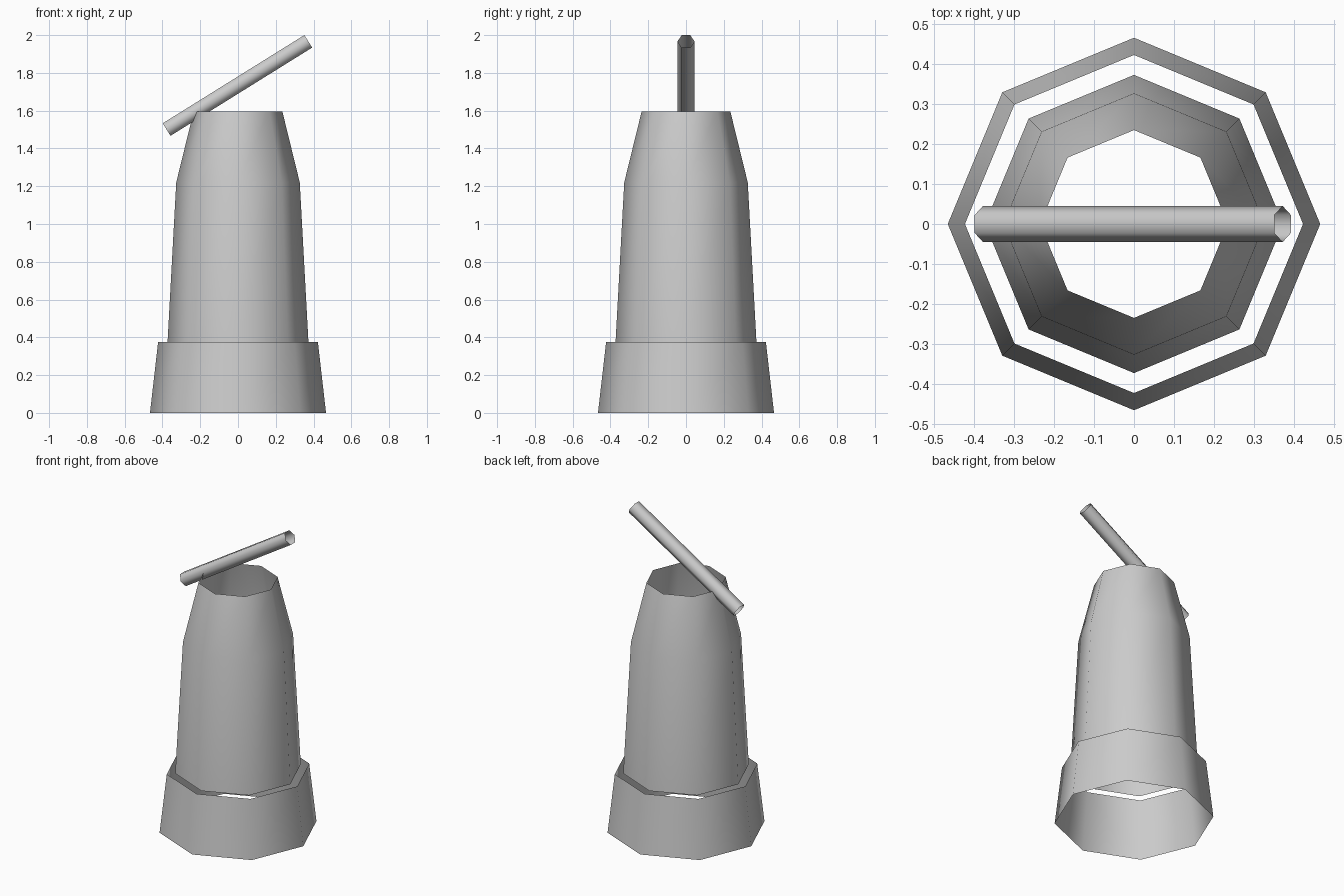
import bpy, bmesh, math
from mathutils import Vector

if "Cube" in bpy.data.objects:
    bpy.data.objects.remove(bpy.data.objects["Cube"])

metal = bpy.data.materials.new("plain_grey")
metal.diffuse_color = (0.6, 0.6, 0.6, 1)
metal.use_nodes = True
metal.node_tree.nodes["Principled BSDF"].inputs["Base Color"].default_value = metal.diffuse_color


def shell(name, sides, rings, start=0.0):
    """Open tube: rings are (centre, radius, u axis, v axis)."""
    bm = bmesh.new()
    loops = []
    for centre, r, u, v in rings:
        angles = [start + 2 * math.pi * i / sides for i in range(sides)]
        loops.append([bm.verts.new(centre + r * (u * math.cos(a) + v * math.sin(a)))
                      for a in angles])
    for low, high in zip(loops, loops[1:]):
        for i in range(sides):
            j = (i + 1) % sides
            bm.faces.new((low[i], low[j], high[j], high[i])).smooth = True
    mesh = bpy.data.meshes.new(name)
    bm.to_mesh(mesh)
    bm.free()
    mesh.materials.append(metal)
    obj = bpy.data.objects.new(name, mesh)
    bpy.context.collection.objects.link(obj)
    return obj


X, Y, Z = Vector((1, 0, 0)), Vector((0, 1, 0)), Vector((0, 0, 1))


def upright(profile):
    return [(Z * z, r, X, Y) for r, z in profile]


# Wide open collar at the foot
shell("base_collar", 8, upright([(0.466, 0), (0.423, 0.375)]))

# Tapering body with a shoulder, open at both ends
shell("body", 8, upright([(0.373, 0.375), (0.327, 1.22), (0.235, 1.595)]))

# Slanted six-sided tube across the top
a, b = Vector((-0.378, 0, 1.5)), Vector((0.372, 0, 1.967))
axis = (b - a).normalized()
up = axis.cross(Y)
shell("slanted_tube", 6, [(a, 0.045, Y, up * -1), (b, 0.045, Y, up * -1)])

# Face the tube's surface outward
tube = bpy.data.objects["slanted_tube"].data
mid = (a + b) / 2
face = tube.polygons[0]
offset = face.center - mid
if face.normal.dot(offset - axis * offset.dot(axis)) < 0:
    tube.flip_normals()
